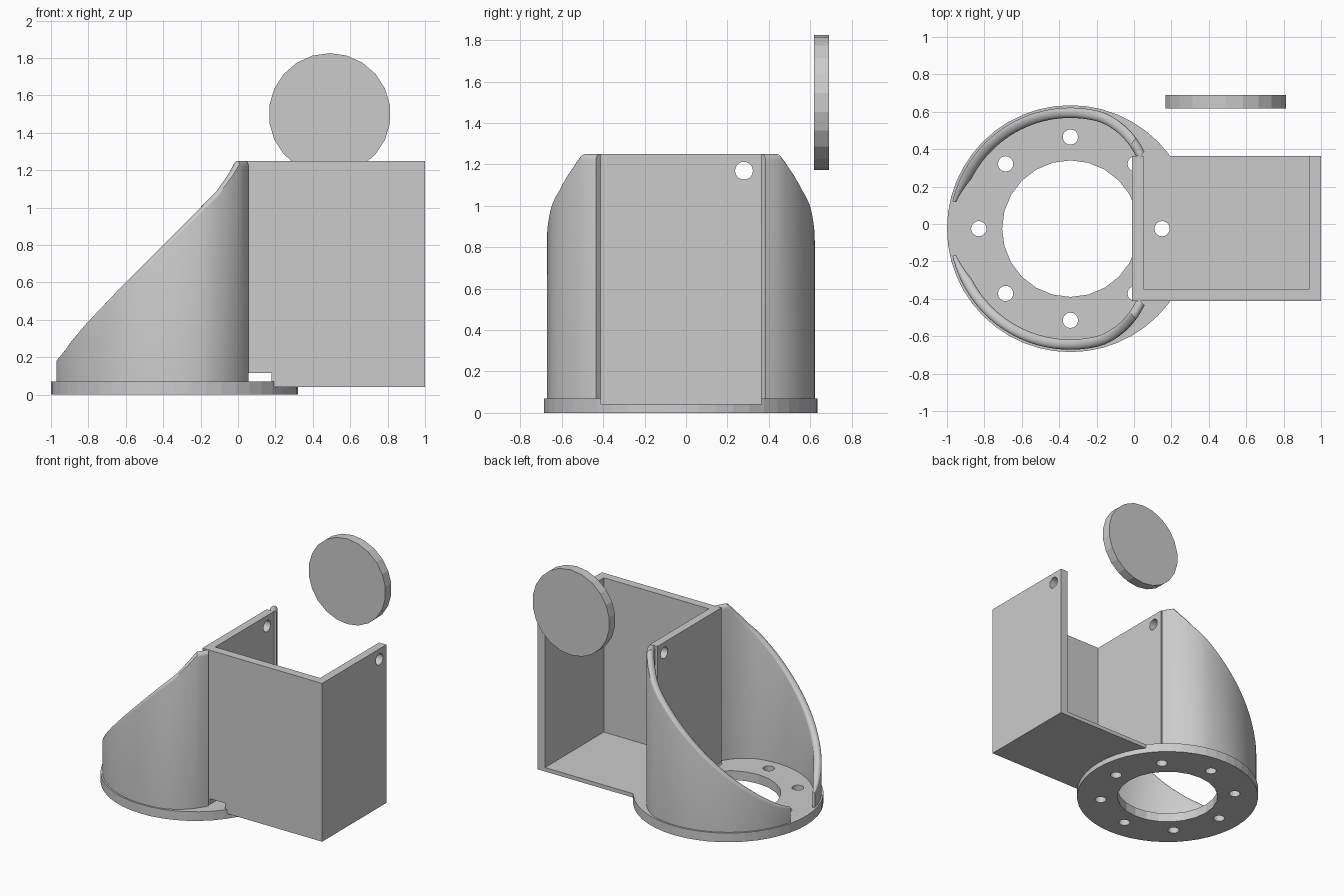
import bpy, bmesh, math
from mathutils import Vector

if "Cube" in bpy.data.objects:
    bpy.data.objects.remove(bpy.data.objects["Cube"])

CX, CY = -0.34, -0.025          # axis of the round base


def new_object(name, bm):
    bmesh.ops.recalc_face_normals(bm, faces=bm.faces)
    mesh = bpy.data.meshes.new(name)
    bm.to_mesh(mesh)
    bm.free()
    ob = bpy.data.objects.new(name, mesh)
    bpy.context.collection.objects.link(ob)
    return ob


def box(name, lo, hi):
    bm = bmesh.new()
    bmesh.ops.create_cube(bm, size=1)
    for v in bm.verts:
        v.co = Vector([l + (c + 0.5) * (h - l) for l, h, c in zip(lo, hi, v.co)])
    return new_object(name, bm)


def cylinder(name, start, end, radius, sides):
    a, b = Vector(start), Vector(end)
    bm = bmesh.new()
    bmesh.ops.create_cone(bm, cap_ends=True, segments=sides, radius1=radius,
                          radius2=radius, depth=(b - a).length)
    rot = Vector((0, 0, 1)).rotation_difference(b - a)
    for v in bm.verts:
        v.co = rot @ v.co + (a + b) / 2
    return new_object(name, bm)


def cut(target, cutter):
    cutter.hide_render = True
    mod = target.modifiers.new("cut", 'BOOLEAN')
    mod.operation = 'DIFFERENCE'
    mod.solver = 'EXACT'
    mod.object = cutter
    bpy.context.view_layer.objects.active = target
    bpy.ops.object.modifier_apply(modifier=mod.name)
    bpy.data.objects.remove(cutter)


def smooth(ob):
    bpy.ops.object.select_all(action='DESELECT')
    ob.select_set(True)
    bpy.context.view_layer.objects.active = ob
    bpy.ops.object.shade_smooth_by_angle(angle=math.radians(30))


# Round base flange with centre opening and eight bolt holes
base = cylinder("base_flange", (CX, CY, 0), (CX, CY, 0.07), 0.66, 48)
cut(base, cylinder("cutter", (CX, CY, -0.1), (CX, CY, 0.2), 0.365, 24))
for i in range(8):
    x = CX + 0.49 * math.cos(i * math.pi / 4)
    y = CY + 0.49 * math.sin(i * math.pi / 4)
    cut(base, cylinder("cutter", (x, y, -0.1), (x, y, 0.2), 0.041, 16))

# Square bracket: open at the back and top, seated on the flange
bracket = box("bracket", (-0.012, -0.412, 0.04), (1.0, 0.364, 1.25))
cut(bracket, box("cutter", (0.05, -0.347, 0.07), (0.938, 0.6, 1.5)))
cut(bracket, cylinder("cutter", (CX, CY, -0.1), (CX, CY, 0.0702), 0.66, 48))
cut(bracket, box("cutter", (0.05, -0.5, 0.05), (0.18, -0.34, 0.115)))
for y in (0.115, 0.28):
    for z in (0.19, 0.842, 1.17):
        cut(bracket, cylinder("cutter", (-0.2, y, z), (1.2, y, z), 0.043, 20))


# Curved gusset walls with a sloping rounded rim
RIM = [(-0.975, 0.18), (-0.955, 0.21), (-0.9, 0.29), (-0.82, 0.385), (-0.65, 0.56),
       (-0.46, 0.745), (-0.2, 0.995), (-0.1, 1.09), (-0.03, 1.185), (0.01, 1.25), (0.2, 1.25)]


def rim_height(x):
    for (x0, z0), (x1, z1) in zip(RIM, RIM[1:]):
        if x <= x1:
            return z0 + (z1 - z0) * max(0, x - x0) / (x1 - x0)
    return RIM[-1][1]


def gusset(name, side):
    bm = bmesh.new()
    rings = []
    steps = 44
    for i in range(steps + 1):
        ang = 167 - (167 - 46) * i / steps
        r = 0.647 - 0.077 * max(0, (76 - ang) / 30) ** 1.5
        thick = 0.055 * min(1, 0.35 + 0.65 * i / 5)
        a = math.radians(ang)
        top = rim_height(CX + r * math.cos(a))
        h = thick / 2
        section = [(r, 0.06)]
        for k in range(9):
            t = math.pi * k / 8
            section.append((r - h + h * math.cos(t), top - h + h * math.sin(t)))
        section.append((r - thick, 0.06))
        rings.append([bm.verts.new((CX + p * math.cos(a), CY + side * p * math.sin(a), z))
                      for p, z in section])
    for ra, rb in zip(rings, rings[1:]):
        for j in range(len(ra)):
            k = (j + 1) % len(ra)
            bm.faces.new((ra[j], ra[k], rb[k], rb[j]))
    bm.faces.new(rings[0])
    bm.faces.new(rings[-1])
    smooth(new_object(name, bm))


gusset("gusset_back", 1)
gusset("gusset_front", -1)

# Separate upright round plate
cylinder("round_plate", (0.49, 0.618, 1.5), (0.49, 0.69, 1.5), 0.326, 22)
